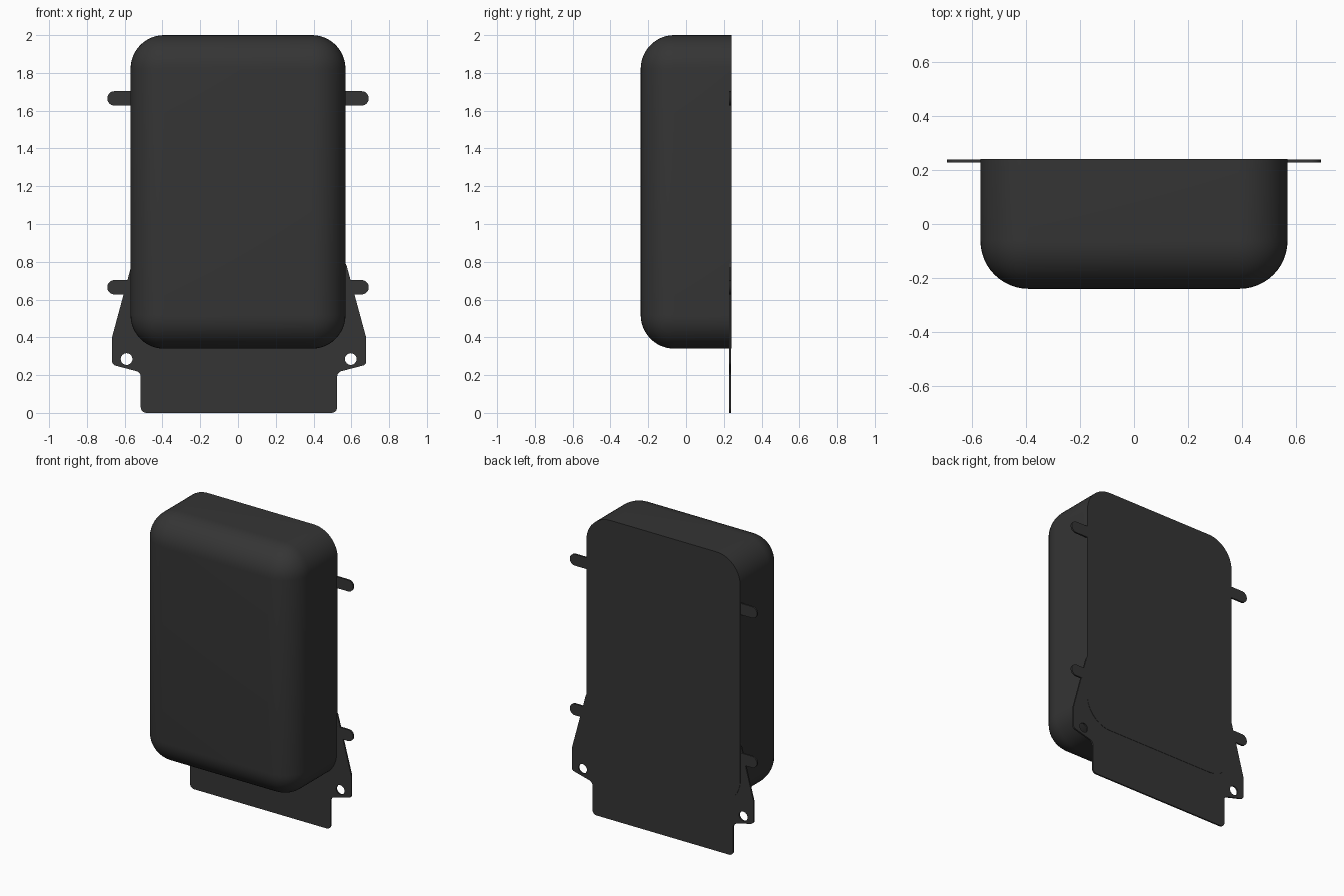
import bpy, bmesh, math
from mathutils import Vector

if "Cube" in bpy.data.objects:
    bpy.data.objects.remove(bpy.data.objects["Cube"])

mat = bpy.data.materials.new("charcoal")
mat.diffuse_color = (0.035, 0.035, 0.035, 1)
mat.use_nodes = True
mat.node_tree.nodes["Principled BSDF"].inputs["Base Color"].default_value = mat.diffuse_color


def finish(ob):
    ob.data.materials.clear()
    ob.data.materials.append(mat)
    bpy.ops.object.select_all(action='DESELECT')
    ob.select_set(True)
    bpy.context.view_layer.objects.active = ob
    bpy.ops.object.shade_smooth_by_angle(angle=math.radians(30))


def fillet(corners, steps=6):
    """Round each (x, z, radius) corner of a closed outline."""
    out = []
    n = len(corners)
    for i, (x, z, r) in enumerate(corners):
        p = Vector((x, z))
        if r == 0:
            out.append(p)
            continue
        a = (Vector(corners[i - 1][:2]) - p).normalized()
        b = (Vector(corners[(i + 1) % n][:2]) - p).normalized()
        half = a.angle(b) / 2
        t = r / math.tan(half)
        c = p + (a + b).normalized() * (r / math.sin(half))
        s, e = p + a * t - c, p + b * t - c
        for k in range(steps + 1):
            f = k / steps
            ang = math.pi - 2 * half
            v = (s * math.sin((1 - f) * ang) + e * math.sin(f * ang)) / math.sin(ang)
            out.append(c + v)
    return out


def circle(x, z, r, n=24):
    return [Vector((x + r * math.cos(2 * math.pi * k / n),
                    z + r * math.sin(2 * math.pi * k / n))) for k in range(n)]


def sheet(name, loops, y, thick):
    """Flat sheet in the xz plane; loops after the first are holes."""
    cu = bpy.data.curves.new(name, 'CURVE')
    cu.dimensions = '2D'
    cu.fill_mode = 'BOTH'
    cu.extrude = thick / 2
    for loop in loops:
        sp = cu.splines.new('POLY')
        sp.points.add(len(loop) - 1)
        for pt, v in zip(sp.points, loop):
            pt.co = (v.x, v.y, 0, 1)
        sp.use_cyclic_u = True
    tmp = bpy.data.objects.new(name + "_outline", cu)
    bpy.context.collection.objects.link(tmp)
    bpy.context.view_layer.update()
    me = bpy.data.meshes.new_from_object(
        tmp.evaluated_get(bpy.context.evaluated_depsgraph_get()))
    bpy.data.objects.remove(tmp)
    bm = bmesh.new()
    bm.from_mesh(me)
    bmesh.ops.remove_doubles(bm, verts=bm.verts, dist=1e-5)
    for v in bm.verts:
        v.co = (v.co.x, y - v.co.z, v.co.y)
    bmesh.ops.recalc_face_normals(bm, faces=bm.faces)
    bm.to_mesh(me)
    bm.free()
    me.name = name
    ob = bpy.data.objects.new(name, me)
    bpy.context.collection.objects.link(ob)
    finish(ob)


# Housing: box with all edges rounded except the flat back rim
bm = bmesh.new()
bmesh.ops.create_cube(bm, size=1)
for v in bm.verts:
    v.co = (v.co.x * 1.138, v.co.y * 0.48, v.co.z * 1.66 + 1.17)
edges = [e for e in bm.edges if not all(v.co.y > 0 for v in e.verts)]
bmesh.ops.bevel(bm, geom=edges, offset=0.178, segments=12, profile=0.5,
                affect='EDGES', clamp_overlap=True)
me = bpy.data.meshes.new("housing")
bm.to_mesh(me)
bm.free()
housing = bpy.data.objects.new("housing", me)
bpy.context.collection.objects.link(housing)
finish(housing)

# Back plate with flared shoulders and two screw holes
outline = [(-0.515, 0, 0.03), (0.525, 0, 0.03),
           (0.525, 0.215, 0.03), (0.678, 0.255, 0.02), (0.678, 0.40, 0.02),
           (0.575, 0.78, 0.02), (0.54, 0.85, 0), (-0.54, 0.85, 0),
           (-0.57, 0.76, 0.02), (-0.667, 0.40, 0.02),
           (-0.667, 0.255, 0.025), (-0.515, 0.215, 0.03)]
sheet("back_plate", [fillet(outline), circle(-0.59, 0.285, 0.031),
                     circle(0.597, 0.285, 0.031)], 0.233, 0.01)

# Four rounded mounting tabs
for side, sx in (("left", -1), ("right", 1)):
    for level, z in (("lower", 0.665), ("upper", 1.665)):
        x0, x1, h = 0.5 * sx, 0.692 * sx, 0.038
        tab = fillet([(x0, z - h, 0), (x1, z - h, h * 0.99),
                      (x1, z + h, h * 0.99), (x0, z + h, 0)], 8)
        sheet(f"{side}_{level}_tab", [tab], 0.233, 0.011)
